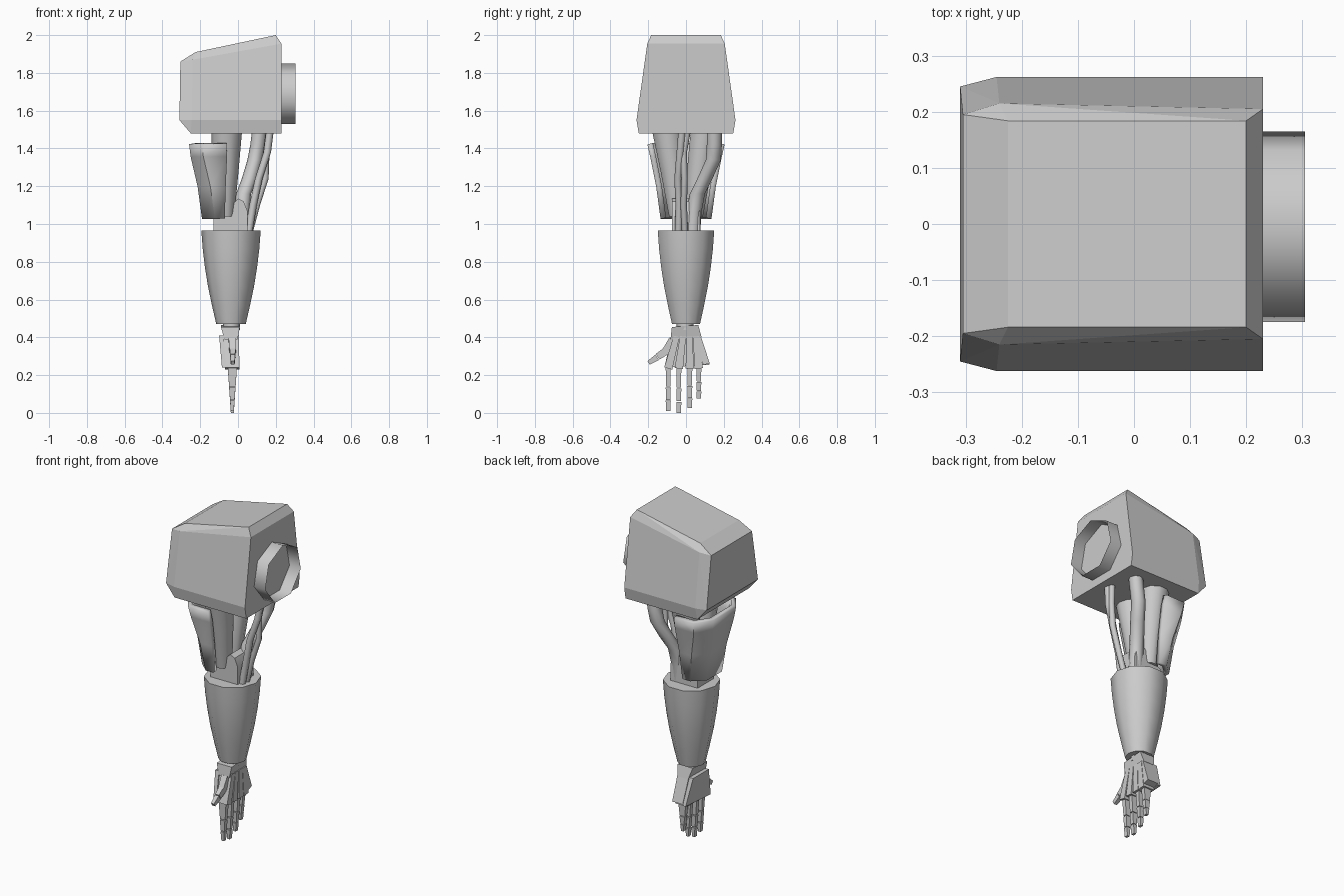
import bpy, bmesh, math
from mathutils import Vector

if "Cube" in bpy.data.objects:
    bpy.data.objects.remove(bpy.data.objects["Cube"])


def finish(name, bm, smooth=None):
    bmesh.ops.recalc_face_normals(bm, faces=bm.faces)
    me = bpy.data.meshes.new(name)
    bm.to_mesh(me)
    bm.free()
    ob = bpy.data.objects.new(name, me)
    bpy.context.collection.objects.link(ob)
    if smooth:
        bpy.ops.object.select_all(action='DESELECT')
        ob.select_set(True)
        bpy.context.view_layer.objects.active = ob
        bpy.ops.object.shade_smooth_by_angle(angle=math.radians(smooth))
    return ob


def hull(name, pts):
    """Faceted convex block through the given points."""
    bm = bmesh.new()
    for p in pts:
        bm.verts.new(p)
    bmesh.ops.convex_hull(bm, input=bm.verts[:])
    bmesh.ops.dissolve_limit(bm, angle_limit=0.02, verts=bm.verts[:], edges=bm.edges[:])
    return finish(name, bm)


def loft(name, rings, closed=True, caps=True, smooth=60):
    """Skin a list of equal-length point rings."""
    bm = bmesh.new()
    vs = [[bm.verts.new(p) for p in r] for r in rings]
    n = len(rings[0])
    for a, b in zip(vs, vs[1:]):
        for i in range(n if closed else n - 1):
            j = (i + 1) % n
            bm.faces.new((a[i], a[j], b[j], b[i]))
    if caps and closed:
        bm.faces.new(vs[0])
        bm.faces.new(vs[-1])
    return finish(name, bm, smooth)


def circle(x, y, z, r, n=8, turn=0.0):
    return [(x + r * math.cos(2 * math.pi * i / n + turn),
             y + r * math.sin(2 * math.pi * i / n + turn), z) for i in range(n)]


def tube(name, path, r, n=8):
    """Horizontal rings swept along a mostly vertical path."""
    return loft(name, [circle(*p, r, n) for p in path])


def taper(name, a, b, sa, sb):
    """Tapered rectangular bar from a to b; sizes are (x, across)."""
    a, b = Vector(a), Vector(b)
    d = (b - a).normalized()
    ux = Vector((1, 0, 0))
    uy = d.cross(ux).normalized()
    return hull(name, [c + ux * sx * s[0] / 2 + uy * sy * s[1] / 2
                       for c, s in ((a, sa), (b, sb)) for sx in (-1, 1) for sy in (-1, 1)])


# Shoulder armour: chamfered block with sloping sides and top
half = [(.23, .25, 1.48), (.23, .262, 1.55), (.23, .205, 1.955), (.2, .184, 2.0),
        (-.225, .184, 1.91), (-.305, .195, 1.86), (-.31, .245, 1.55),
        (-.245, .262, 1.55), (-.24, .215, 1.87), (-.25, .25, 1.48)]
hull("shoulder_armour", [(x, s * y, z) for x, y, z in half for s in (-1, 1)])

# Thin open socket ring on the body side
loft("shoulder_socket", [[(x, -.005 + .174 * math.sin(2 * math.pi * i / 7),
                           1.682 + .168 * math.cos(2 * math.pi * i / 7)) for i in range(7)]
                         for x in (.23, .305)], caps=False)

# Pair of upper arm cylinders converging at the elbow
for side, s in (("front", -1), ("back", 1)):
    loft("upper_arm_" + side, [circle(-.06, s * .103, 1.5, .082, 10),
                               circle(-.065, s * .07, 1.28, .068, 10),
                               circle(-.07, s * .042, 1.04, .05, 10)])

# Elbow block
prof = [(-.13, .93), (.05, .93), (.05, 1.07), (.03, 1.12), (0, 1.135), (-.06, 1.07), (-.13, 1.03)]
loft("elbow", [[(x, y, z) for x, z in prof] for y in (-.075, .075)], smooth=35)

# Curved outer guard of the upper arm
rings = []
for z, out, inn, w in ((1.425, -.245, -.062, .19), (1.36, -.237, -.058, .175),
                       (1.2, -.2, -.065, .143), (1.03, -.177, -.07, .12)):
    m = out + .06
    rings.append([(inn, -w, z), (m, -w, z), (out, -w * .55, z),
                  (out, w * .55, z), (m, w, z), (inn, w, z)])
guard = loft("upper_arm_guard", rings, closed=False, smooth=40)
mod = guard.modifiers.new("thickness", 'SOLIDIFY')
mod.thickness = .03
mod.offset = 0

# Hoses hanging from the shoulder
tube("large_hose", [(.115, .15, 1.5), (.105, .15, 1.42), (.09, .145, 1.34), (.06, .1, 1.24),
                    (.03, .06, 1.16), (.02, .042, 1.06), (.02, .035, .95)], .04)
tube("small_hose_1", [(.17, -.02, 1.5), (.155, -.03, 1.38), (.11, -.042, 1.24),
                      (.08, -.035, 1.1), (.055, -.04, .95)], .02)
tube("small_hose_2", [(.165, .01, 1.5), (.15, -.012, 1.38), (.145, -.008, 1.24),
                      (.1, -.012, 1.1), (.06, -.005, .95)], .017)

# Forearm shell
loft("forearm", [circle(-.037, 0, z, r, 10) for z, r in
                 ((.965, .157), (.87, .15), (.77, .138), (.67, .122), (.57, .101), (.47, .078))])

# Wrist joint and cuff
tube("wrist_joint", [(-.035, -.005, .48), (-.035, -.005, .44)], .045)
taper("wrist_cuff", (-.04, -.005, .46), (-.037, 0, .395), (.1, .14), (.07, .165))

# Back of hand plate
hull("hand_plate", [(-.1, -.075, .41), (-.1, .075, .41), (-.075, -.075, .41), (-.075, .075, .41),
                    (-.085, -.115, .24), (-.085, .125, .255), (-.065, -.115, .24), (-.065, .125, .255)])

# Metacarpals fan out, then three segments per finger
fingers = (("index", -.094, .01), ("middle", -.038, .0), ("ring", .02, .025), ("little", .068, .075))
for k, (name, y, tip) in enumerate(fingers):
    taper(name + "_metacarpal", (-.035, -.05 + .034 * k, .405), (-.03, y, .235), (.08, .032), (.075, .044))
    z0, length = .237, .237 - tip
    for j, (f0, f1) in enumerate(((0, .43), (.45, .74), (.76, 1))):
        taper(f"{name}_segment_{j + 1}", (-.03, y, z0 - f0 * length), (-.03, y, z0 - f1 * length),
              (.048 - .032 * f0, .027), (.048 - .032 * f1, .022))

# Outer edge of the palm
taper("palm_edge", (-.035, .065, .4), (-.03, .108, .258), (.075, .03), (.07, .036))

# Thumb
taper("thumb_base", (-.03, -.07, .39), (-.028, -.105, .325), (.04, .04), (.035, .045))
taper("thumb_segment_1", (-.028, -.095, .335), (-.028, -.15, .297), (.03, .042), (.026, .036))
taper("thumb_segment_2", (-.028, -.153, .294), (-.028, -.198, .265), (.026, .034), (.02, .022))
